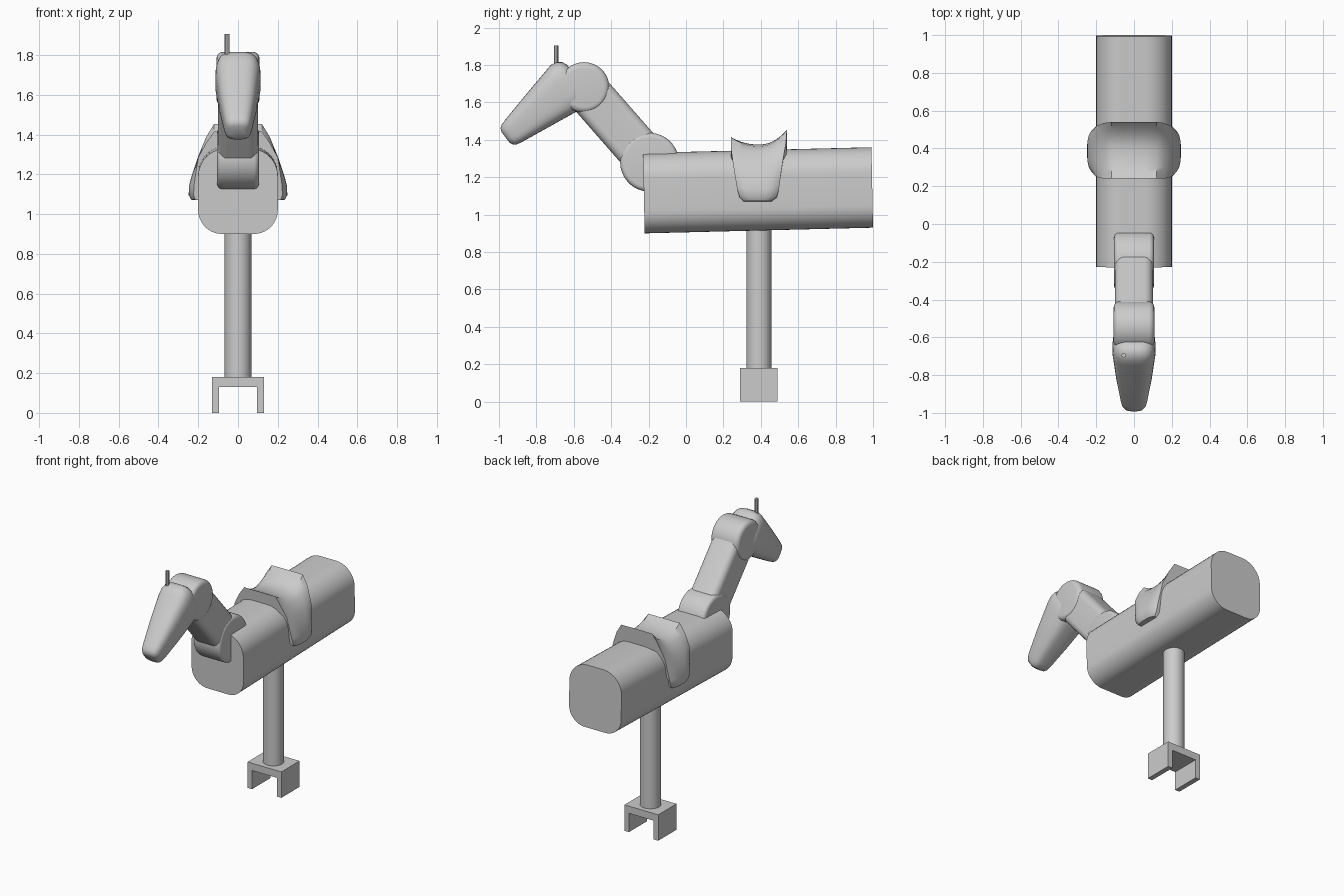
import bpy, bmesh, math
from mathutils import Vector, Matrix

if "Cube" in bpy.data.objects:
    bpy.data.objects.remove(bpy.data.objects["Cube"])


def finish(name, bm, angle=35):
    bmesh.ops.recalc_face_normals(bm, faces=bm.faces)
    me = bpy.data.meshes.new(name)
    bm.to_mesh(me)
    bm.free()
    ob = bpy.data.objects.new(name, me)
    bpy.context.collection.objects.link(ob)
    bpy.ops.object.select_all(action='DESELECT')
    ob.select_set(True)
    bpy.context.view_layer.objects.active = ob
    bpy.ops.object.shade_smooth_by_angle(angle=math.radians(angle))
    return ob


def loft(name, rings, angle=35):
    """Skin closed rings of equal length and cap both ends."""
    bm = bmesh.new()
    vs = [[bm.verts.new(p) for p in r] for r in rings]
    n = len(rings[0])
    for a, b in zip(vs, vs[1:]):
        for i in range(n):
            j = (i + 1) % n
            bm.faces.new((a[i], a[j], b[j], b[i]))
    bm.faces.new(vs[0])
    bm.faces.new(vs[-1])
    return finish(name, bm, angle)


def cylinder(name, radius, depth, matrix, sides=48, bevel=0):
    bm = bmesh.new()
    bmesh.ops.create_cone(bm, cap_ends=True, segments=sides, radius1=radius,
                          radius2=radius, depth=depth, matrix=matrix)
    if bevel:
        rims = [e for e in bm.edges if any(len(f.verts) > 4 for f in e.link_faces)]
        bmesh.ops.bevel(bm, geom=rims, offset=bevel, segments=5, profile=0.5, affect='EDGES')
    return finish(name, bm)


def move(x, y, z):
    return Matrix.Translation((x, y, z))


# Bracket: upside-down channel
channel = [(-.13, 0), (-.13, .18), (.13, .18), (.13, 0),
           (.095, 0), (.095, .13), (-.095, .13), (-.095, 0)]
loft("base_bracket", [[(x, y, z) for x, z in channel] for y in (.29, .49)])

# Pole
cylinder("pole", .067, .80, move(0, .39, .58))

# Body: rounded profile, slightly tilted
profile = []
for cx, cz, r, start in ((.06, 1.19, .14, 0), (-.06, 1.19, .14, 90),
                         (-.08, 1.02, .12, 180), (.08, 1.02, .12, 270)):
    for k in range(11):
        a = math.radians(start + 9 * k)
        profile.append((cx + r * math.cos(a), cz + r * math.sin(a)))
loft("body", [[(x, y - .02 * (z - 1.1), z + .025 * (y + .22)) for x, z in profile]
              for y in (-.225, .996)])

# Saddle stations from centre to flap: outer x, z, inner x, z, y0, y1, front lift, rear lift, tuck
half = [(0, 1.375, 0, 1.31, .24, .54, .04, .08, 0),
        (.06, 1.374, .06, 1.31, .24, .54, .04, .08, 0),
        (.12, 1.365, .11, 1.30, .24, .54, .05, .088, 0),
        (.16, 1.338, .14, 1.28, .24, .535, .02, .05, 0),
        (.205, 1.275, .17, 1.25, .25, .518, .01, .015, .005),
        (.231, 1.20, .18, 1.19, .263, .505, 0, 0, .018),
        (.247, 1.14, .185, 1.14, .273, .497, 0, 0, .025),
        (.248, 1.095, .185, 1.09, .286, .486, 0, 0, .025),
        (.235, 1.072, .185, 1.07, .308, .458, 0, 0, .02)]
stations = [(-1, s) for s in reversed(half[1:])] + [(1, s) for s in half]
rings = []
for k in range(17):
    v = -1 + k / 8
    outer, inner = [], []
    for side, (x, z, xi, zi, y0, y1, l0, l1, tuck) in stations:
        y = y0 + (y1 - y0) * (v + 1) / 2
        lift = (l0 if v < 0 else l1) * abs(v) ** 2.2
        outer.append((side * (x - tuck * v ** 4), y, z + lift))
        inner.append((side * xi, y, zi))
    rings.append(outer + inner[::-1])
loft("saddle", rings, 40)

# Neck with its round joints
shoulder, poll = Vector((0, -.195, 1.28)), Vector((0, -.545, 1.68))
across = Matrix.Rotation(math.pi / 2, 4, 'Y')
cylinder("shoulder_joint", .157, .21, Matrix.Translation(shoulder) @ across, bevel=.025)
cylinder("head_joint", .135, .215, Matrix.Translation(poll) @ across, bevel=.03)
axis = poll - shoulder
bm = bmesh.new()
bmesh.ops.create_cube(bm, size=1, matrix=Matrix.Diagonal((.2, .235, axis.length, 1)))
bmesh.ops.bevel(bm, geom=[e for e in bm.edges if abs(e.verts[0].co.z - e.verts[1].co.z) > .1],
                offset=.045, segments=6, profile=.5, affect='EDGES')
bmesh.ops.transform(bm, verts=bm.verts, matrix=Matrix.Translation((shoulder + poll) / 2)
                    @ Matrix.Rotation(math.atan2(-axis.y, axis.z), 4, 'X'))
finish("neck", bm)

# Head: tapering sections along the muzzle (distance, top, bottom, half width)
along, up = Vector((0, -.8, -.6)), Vector((0, -.6, .8))
rings = []
for t, top, bottom, w in ((0, .15, -.04, .07), (.012, .178, -.062, .092),
                          (.035, .196, -.077, .107), (.07, .203, -.083, .113),
                          (.11, .194, -.079, .114), (.28, .154, -.056, .095),
                          (.44, .115, -.034, .071), (.47, .106, -.028, .064),
                          (.488, .094, -.015, .053), (.496, .075, .005, .036)):
    ring = []
    for k in range(40):
        a = 2 * math.pi * k / 40
        c, s = (math.copysign(abs(f) ** .62, f) for f in (math.cos(a), math.sin(a)))
        p = poll + along * t + up * ((top + bottom) / 2 + s * (top - bottom) / 2)
        ring.append(p + Vector((c * w, 0, 0)))
    rings.append(ring)
loft("head", rings, 50)

# Small peg on top of the head
cylinder("head_peg", .012, .145, move(-.055, -.695, 1.8325), sides=8)
